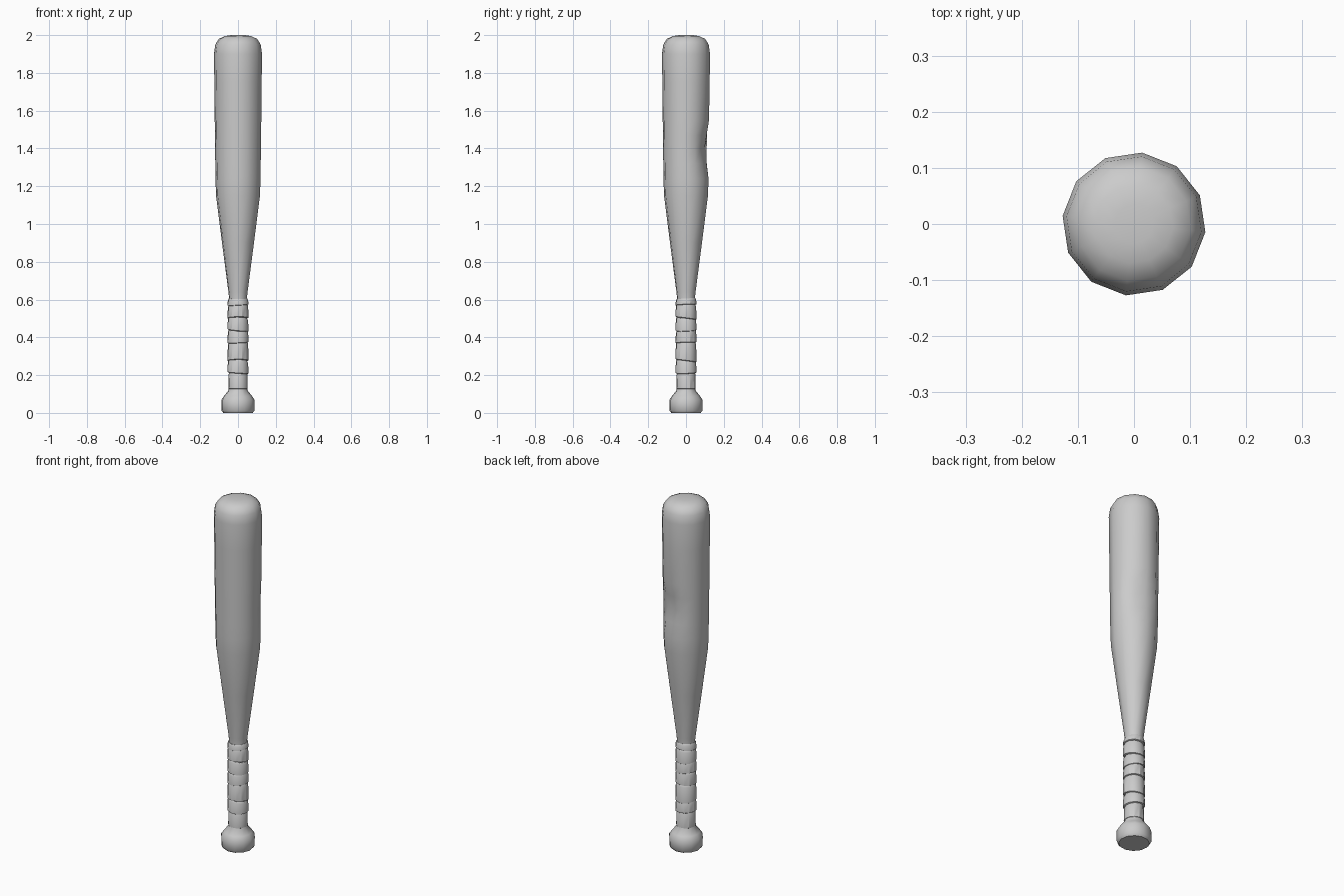
import bpy, bmesh, math

if "Cube" in bpy.data.objects:
    bpy.data.objects.remove(bpy.data.objects["Cube"])

SIDES = 12
TURN = math.radians(-6.5)

grey = bpy.data.materials.new("plain grey")
grey.diffuse_color = (0.6, 0.6, 0.6, 1)
grey.use_nodes = True
grey.node_tree.nodes["Principled BSDF"].inputs["Base Color"].default_value = grey.diffuse_color


def lathe(name, rings, angle=40, cap=True):
    """Skin 12-sided rings given as (z, radius, tilt, tilt direction)."""
    bm = bmesh.new()
    loops = []
    for z, r, tilt, way in rings:
        loop = []
        for i in range(SIDES):
            a = TURN + 2 * math.pi * i / SIDES
            loop.append(bm.verts.new((r * math.cos(a), r * math.sin(a),
                                      z + tilt * math.cos(a - way))))
        loops.append(loop)
    for low, high in zip(loops, loops[1:]):
        for i in range(SIDES):
            j = (i + 1) % SIDES
            bm.faces.new((low[i], low[j], high[j], high[i]))
    if cap:
        bm.faces.new(loops[0][::-1])
        bm.faces.new(loops[-1])
    mesh = bpy.data.meshes.new(name)
    bm.to_mesh(mesh)
    bm.free()
    mesh.materials.append(grey)
    obj = bpy.data.objects.new(name, mesh)
    bpy.context.collection.objects.link(obj)
    bpy.ops.object.select_all(action='DESELECT')
    obj.select_set(True)
    bpy.context.view_layer.objects.active = obj
    bpy.ops.object.shade_smooth_by_angle(angle=math.radians(angle))
    return obj


# Knob, handle and barrel in one turned body
profile = [(0, 0.078), (0.012, 0.088), (0.068, 0.089), (0.09, 0.074), (0.12, 0.05),
           (0.35, 0.048), (0.6, 0.047), (0.64, 0.051), (0.9, 0.085), (1.15, 0.117), (1.24, 0.12),
           (1.32, 0.121), (1.4, 0.122), (1.47, 0.123), (1.55, 0.124), (1.75, 0.126),
           (1.9, 0.128), (1.95, 0.121), (1.98, 0.102), (1.995, 0.07), (2.0, 0.035)]
body = lathe("bat_body", [(z, r, 0, 0) for z, r in profile], 50)

# Dent in the back right of the barrel
for v in body.data.vertices:
    a = math.atan2(v.co.y, v.co.x)
    da = abs(a - math.radians(68)) / math.radians(48)
    dz = abs(v.co.z - 1.4) / 0.16
    if da < 1 and dz < 1:
        push = 0.026 * (1 - da ** 2) * (1 - dz)
        v.co.x -= push * math.cos(a)
        v.co.y -= push * math.sin(a)

# Overlapping tilted turns of grip tape
edges = [0.125, 0.21, 0.275, 0.37, 0.435, 0.5, 0.57, 0.603]
tilts = [0, 0.004, 0.007, 0.003, 0.006, 0.007, 0.004, 0.003]
for n in range(len(edges) - 1):
    low, high = edges[n], edges[n + 1]
    way = 0.6 + 2.1 * n
    r = 0.052 if n == 0 else 0.056
    lathe(f"grip_tape_{n + 1}",
          [(low, r - 0.005, tilts[n], way), (low + 0.003, r, tilts[n], way),
           (high - 0.006, r - 0.002, tilts[n + 1], way + 1),
           (high + 0.003, r - 0.007, tilts[n + 1], way + 1)], 30)
